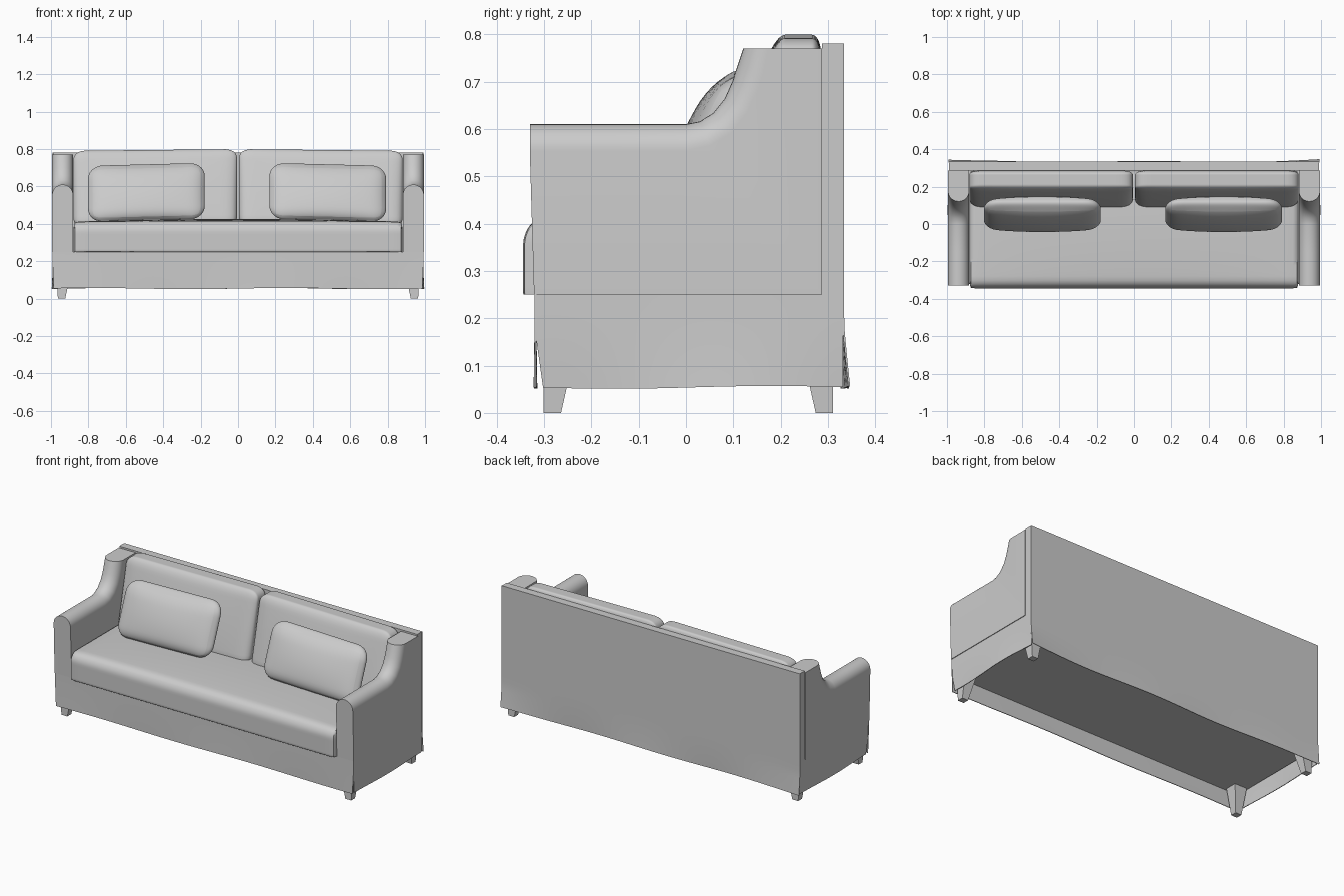
import bpy, bmesh
from math import sin, cos, pi
from mathutils import Vector

if "Cube" in bpy.data.objects:
    bpy.data.objects.remove(bpy.data.objects["Cube"])


def finish(name, bm, angle=40):
    bmesh.ops.recalc_face_normals(bm, faces=bm.faces)
    me = bpy.data.meshes.new(name)
    bm.to_mesh(me)
    bm.free()
    ob = bpy.data.objects.new(name, me)
    bpy.context.collection.objects.link(ob)
    bpy.ops.object.select_all(action='DESELECT')
    ob.select_set(True)
    bpy.context.view_layer.objects.active = ob
    bpy.ops.object.shade_smooth_by_angle(angle=angle * pi / 180)
    return ob


def box(name, lo, hi):
    bm = bmesh.new()
    bmesh.ops.create_cube(bm, size=1)
    for v in bm.verts:
        v.co = Vector([lo[i] + (v.co[i] + 0.5) * (hi[i] - lo[i]) for i in range(3)])
    return finish(name, bm)


def soft_box(name, centre, half, radii, axis, puff=0.0, lean=0.0, roll=0.0, floor=None, wedge=False):
    """Rounded box, puffed along one axis, sheared back (lean) and sideways (roll).
    A wedge leans only at its front, keeping its back upright."""
    bm = bmesh.new()
    bmesh.ops.create_cube(bm, size=2)
    bmesh.ops.subdivide_edges(bm, edges=bm.edges[:], cuts=23, use_grid_fill=True)
    for v in bm.verts:
        raw = v.co.copy()
        u = [sin(pi / 2 * a) for a in raw]
        q, d = Vector(), Vector()
        for i in range(3):
            p, inner = u[i] * half[i], half[i] - radii[i]
            q[i] = max(-inner, min(inner, p))
            d[i] = (p - q[i]) / radii[i]
        d.normalize()
        p = Vector([q[i] + d[i] * radii[i] for i in range(3)])
        f = 1
        for i in range(3):
            if i != axis:
                f *= max(0, 1 - (p[i] / half[i]) ** 2)
        f = f ** 0.75
        w = max(0, min(1, (1 - p.y / half[1]) / 2)) if wedge else 1
        p[axis] += puff * f * u[axis] * w
        p.y += lean * p.z * w
        p.z += roll * p.x
        p += Vector(centre)
        if floor is not None:
            p.z = max(p.z, floor)
        v.co = p
    return finish(name, bm, 60)


def skirt(name, place, top=0.25, wave=6, amp=0.004, flare=0.0):
    """Hanging cloth panel with a wavy hem; place(s, slit, out) gives x, y."""
    nx, nz, thick = 48, 8, 0.004
    bm = bmesh.new()
    levels = [k / nz for k in range(nz + 1)]
    if top > 0.25:
        levels.insert(0, -1)
    rows = []
    for t in levels:
        row = []
        for j in range(nx + 1):
            s = 2 * j / nx - 1
            h = max(0, t)
            slit = max(0, t - 0.35) / 0.65
            out = h * h * amp * sin(wave * s + 1) + slit * flare * abs(s) ** 8
            z = top if t < 0 else 0.25 - t * (0.196 - 0.003 * sin(wave * s))
            row.append([bm.verts.new((*place(s, slit, out - k * thick), z)) for k in (0, 1)])
        rows.append(row)
    # Outer and inner cloth faces
    for r0, r1 in zip(rows, rows[1:]):
        for j in range(nx):
            for k in (0, 1):
                bm.faces.new((r0[j][k], r0[j + 1][k], r1[j + 1][k], r1[j][k]))
    # Rim around the panel
    rim = rows[0] + [r[-1] for r in rows[1:]] + rows[-1][-2::-1] + [r[0] for r in rows[-2:0:-1]]
    for a, b in zip(rim, rim[1:] + rim[:1]):
        bm.faces.new((a[0], b[0], b[1], a[1]))
    return finish(name, bm)


def arm(name, side):
    """Rounded roll swept along the side outline and cut flat at the back top."""
    path = [(-0.33, 0.61), (-0.15, 0.61), (0.0, 0.61), (0.03, 0.616), (0.058, 0.634),
            (0.082, 0.664), (0.098, 0.7), (0.11, 0.737), (0.121, 0.77)]
    path = [Vector(p) for p in path]
    r, xc, n = 0.056, 0.938, 16
    bm = bmesh.new()
    loops = []
    for k in range(n + 1):
        th = pi * k / n
        x = side * (xc + r * cos(th))
        drop = r * (1 - sin(th))
        pts = []
        for i, p in enumerate(path):
            t = (path[min(i + 1, len(path) - 1)] - path[max(i - 1, 0)]).normalized()
            pts.append(p - Vector((-t.y, t.x)) * drop)
        pts[0].x, pts[-1].y = -0.33, 0.77
        pts += [Vector((0.287, 0.77)), Vector((0.287, 0.25)), Vector((-0.321, 0.25))]
        loops.append([bm.verts.new((x, p.x, p.y)) for p in pts])
    for a, b in zip(loops, loops[1:]):
        for i in range(len(a)):
            j = (i + 1) % len(a)
            bm.faces.new((a[i], a[j], b[j], b[i]))
    bm.faces.new(loops[0])
    bm.faces.new(loops[-1])
    return finish(name, bm)


def leg(name, sx, sy, y_out):
    """Tapered leg, straight on its outer side."""
    bm = bmesh.new()
    bmesh.ops.create_cube(bm, size=1)
    for v in bm.verts:
        top, outer = v.co.z > 0, v.co.x > 0
        x = (0.972 if top else 0.963) if outer else (0.89 if top else 0.924)
        y = y_out if v.co.y > 0 else y_out - (0.072 if top else 0.037)
        v.co = (sx * x, sy * y, 0.155 if top else 0)
    return finish(name, bm)


# Frame and back
box("base_frame", (-0.98, -0.314, 0.15), (0.98, 0.327, 0.25))
box("back_panel", (-0.99, 0.287, 0.25), (0.99, 0.332, 0.78))

# Skirt panels; the back one is a single cloth up to the top
skirt("front_skirt", lambda s, c, o: (s * (0.991 - 0.006 * c), -0.32 - o), amp=0.002)
skirt("back_cover", lambda s, c, o: (s * 0.991, 0.334 + o), top=0.78, wave=7, flare=0.009)
for sx, tag in ((-1, "left"), (1, "right")):
    skirt(tag + "_skirt", lambda s, c, o, sx=sx:
          (sx * (0.99 + o), 0.006 + s * 0.326 + (0.018 * c * (1 - s) / 2)), wave=3, amp=0.006)

    # Arms, legs and loose cushions on each side
    arm(tag + "_arm", sx)
    leg(tag + "_front_leg", sx, -1, 0.301)
    leg(tag + "_back_leg", sx, 1, 0.311)
    soft_box(tag + "_back_cushion", (sx * 0.443, 0.211, 0.59), (0.437, 0.075, 0.205),
             (0.06, 0.03, 0.045), 1, 0.012, 0.26, -sx * 0.01, wedge=True)
    soft_box(tag + "_throw_pillow", (-0.49 if sx < 0 else 0.48, 0.052, 0.568), (0.312, 0.035, 0.15),
             (0.08, 0.034, 0.07), 1, 0.033, 0.4, -sx * 0.025)

# Seat cushion
soft_box("seat_cushion", (0, -0.029, 0.305), (0.88, 0.315, 0.105),
         (0.012, 0.05, 0.055), 2, 0.016, floor=0.25)
